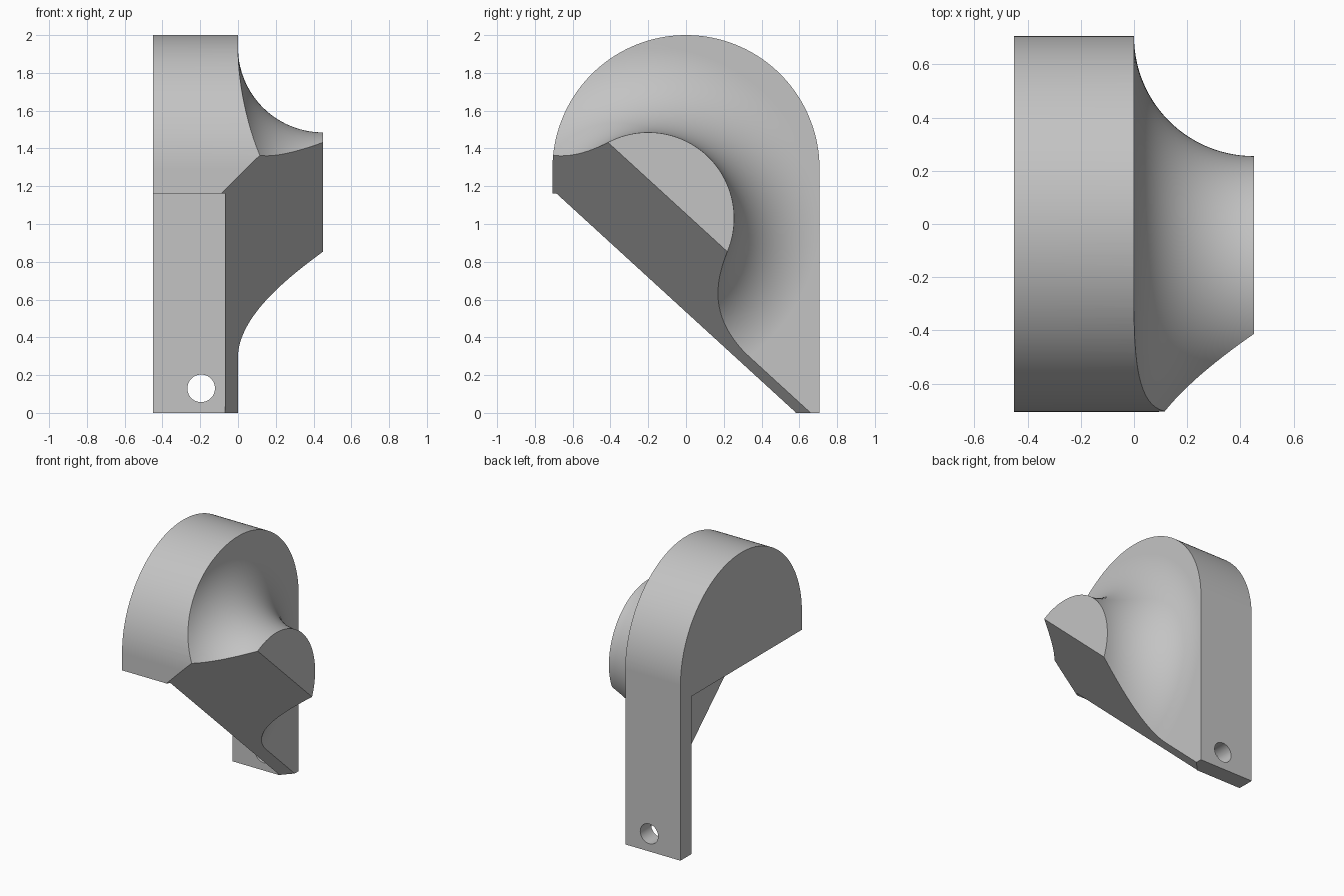
import bpy, bmesh, math
from mathutils import Vector

if "Cube" in bpy.data.objects:
    bpy.data.objects.remove(bpy.data.objects["Cube"])

HALF_DEPTH = 0.707          # half depth and radius of the rounded top
HALF_WIDTH = 0.45
ARC_Z = 2 - HALF_DEPTH

grey = bpy.data.materials.new("light_grey")
grey.use_nodes = True
colour = (0.55, 0.55, 0.55, 1)
grey.diffuse_color = colour
grey.node_tree.nodes["Principled BSDF"].inputs["Base Color"].default_value = colour


def finish(name, bm):
    bmesh.ops.remove_doubles(bm, verts=bm.verts, dist=1e-5)
    bmesh.ops.recalc_face_normals(bm, faces=bm.faces)
    mesh = bpy.data.meshes.new(name)
    bm.to_mesh(mesh)
    bm.free()
    mesh.materials.append(grey)
    obj = bpy.data.objects.new(name, mesh)
    bpy.context.collection.objects.link(obj)
    return obj


def prism_x(name, outline, x0, x1):
    """Extrude a (y, z) outline along x."""
    bm = bmesh.new()
    face = bm.faces.new([bm.verts.new((x0, y, z)) for y, z in outline])
    ext = bmesh.ops.extrude_face_region(bm, geom=[face])
    moved = [v for v in ext["geom"] if isinstance(v, bmesh.types.BMVert)]
    bmesh.ops.translate(bm, verts=moved, vec=(x1 - x0, 0, 0))
    return finish(name, bm)


def lathe_x(name, profile, cy, cz, steps):
    """Revolve an (x, radius) profile around a line parallel to x."""
    bm = bmesh.new()
    verts = [bm.verts.new((x, cy, cz + r)) for x, r in profile]
    edges = [bm.edges.new(pair) for pair in zip(verts, verts[1:])]
    bmesh.ops.spin(bm, geom=verts + edges, cent=(0, cy, cz), axis=(1, 0, 0),
                   angle=math.tau, steps=steps, use_merge=True)
    return finish(name, bm)


def combine(target, tool, operation):
    mod = target.modifiers.new("combine", "BOOLEAN")
    mod.operation, mod.solver, mod.object = operation, "EXACT", tool
    bpy.context.view_layer.objects.active = target
    bpy.ops.object.modifier_apply(modifier=mod.name)
    bpy.data.objects.remove(tool)


# Round-topped block, long enough to hold the boss
SEG = 96
arch = [(HALF_DEPTH * math.cos(math.pi * i / SEG),
         ARC_Z + HALF_DEPTH * math.sin(math.pi * i / SEG)) for i in range(SEG + 1)]
body = prism_x("bracket_body", [(-HALF_DEPTH, 0), (HALF_DEPTH, 0)] + arch,
               -HALF_WIDTH, 0.6)

# Flared boss growing out of the right face with a concave fillet
FILLET, TIP = 0.45, 0.455
profile = [(-0.6, 0), (-0.6, 2.5), (0, 2.5)]
for i in range(29):
    a = math.pi / 2 * i / 28
    profile.append((FILLET * (1 - math.cos(a)), TIP + FILLET * (1 - math.sin(a))))
profile.append((HALF_WIDTH, 0))
combine(body, lathe_x("boss_envelope", profile, -0.2, 1.03, 144), "INTERSECT")

# Hollow under the head that leaves the thin rear leg
pocket = [(-1, -0.2), (0.58, -0.2), (0.58, 1.162), (-1, 1.162)]
combine(body, prism_x("pocket_cutter", pocket, -0.6, -0.07), "DIFFERENCE")

# Screw hole through the leg
bpy.ops.mesh.primitive_cylinder_add(vertices=48, radius=0.073, depth=0.6,
                                    location=(-0.195, 0.65, 0.13),
                                    rotation=(math.pi / 2, 0, 0))
combine(body, bpy.context.object, "DIFFERENCE")

# Oblique flat cut across the underside of the boss
bm = bmesh.new()
bm.from_mesh(body.data)
cut = bmesh.ops.bisect_plane(bm, geom=bm.verts[:] + bm.edges[:] + bm.faces[:],
                             plane_co=(0, 0, 0.604),
                             plane_no=Vector((1, -0.915, -1)).normalized(),
                             clear_outer=True)
rim = [e for e in cut["geom_cut"] if isinstance(e, bmesh.types.BMEdge)]
bmesh.ops.holes_fill(bm, edges=rim, sides=0)
bmesh.ops.recalc_face_normals(bm, faces=bm.faces)
bm.to_mesh(body.data)
bm.free()

# One colour, smooth curves and crisp edges
body.data.materials.clear()
body.data.materials.append(grey)
for poly in body.data.polygons:
    poly.material_index = 0
bpy.ops.object.select_all(action="DESELECT")
body.select_set(True)
bpy.context.view_layer.objects.active = body
bpy.ops.object.shade_smooth_by_angle(angle=math.radians(25))
weighted = body.modifiers.new("weighted_normals", "WEIGHTED_NORMAL")
weighted.keep_sharp = True
